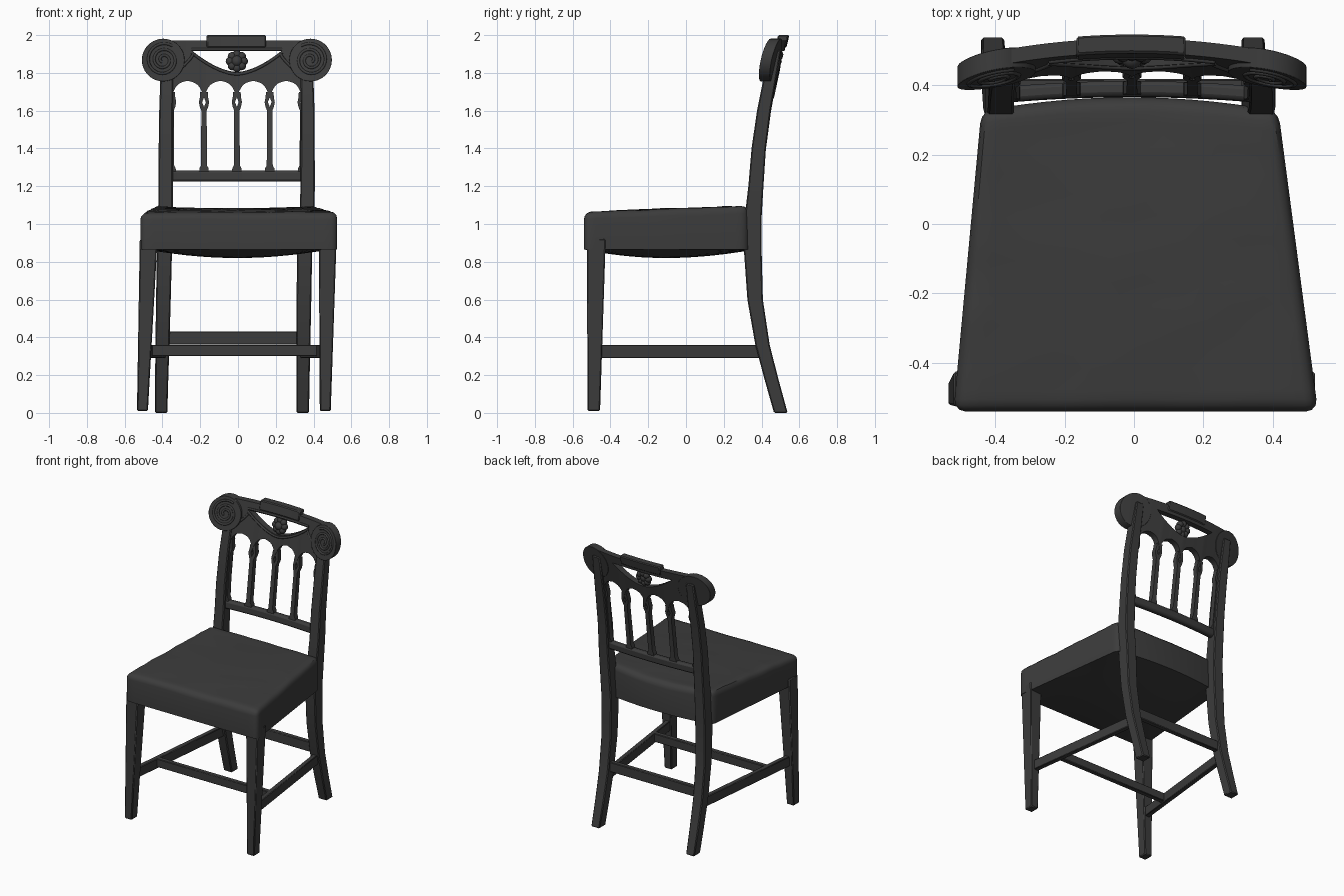
import bpy, bmesh, math
from mathutils import Vector, noise

if "Cube" in bpy.data.objects:
    bpy.data.objects.remove(bpy.data.objects["Cube"])

dark = bpy.data.materials.new("dark_wood")
dark.diffuse_color = (0.045, 0.045, 0.045, 1)
dark.use_nodes = True
dark.node_tree.nodes["Principled BSDF"].inputs["Base Color"].default_value = dark.diffuse_color
CX = -0.006                                   # middle of the chair back


def add(name, bm):
    bmesh.ops.recalc_face_normals(bm, faces=bm.faces)
    me = bpy.data.meshes.new(name)
    bm.to_mesh(me)
    bm.free()
    me.materials.append(dark)
    ob = bpy.data.objects.new(name, me)
    bpy.context.collection.objects.link(ob)
    return ob


def bevel(ob, w, seg=1):
    m = ob.modifiers.new("bevel", 'BEVEL')
    m.width, m.segments, m.limit_method = w, seg, 'ANGLE'
    m.angle_limit = math.radians(50)


def lerp(a, b, t):
    return a + (b - a) * t


def loft(name, rings):
    """Skin a list of four-point rings and cap both ends."""
    bm = bmesh.new()
    rows = [[bm.verts.new(p) for p in r] for r in rings]
    for r, s in zip(rows, rows[1:]):
        for i in range(4):
            j = (i + 1) % 4
            bm.faces.new((r[i], r[j], s[j], s[i]))
    bm.faces.new(rows[0])
    bm.faces.new(rows[-1])
    bmesh.ops.remove_doubles(bm, verts=bm.verts, dist=1e-5)
    return add(name, bm)


def post(name, sections):
    """Leg from (x, y, z, half width, half depth) sections."""
    ob = loft(name, [[(x - a, y - b, z), (x + a, y - b, z), (x + a, y + b, z), (x - a, y + b, z)]
                     for x, y, z, a, b in sections])
    bevel(ob, 0.006)


def beam(name, a, b, w, h):
    """Straight rectangular rail between two points."""
    a, b = Vector(a), Vector(b)
    n = (b - a).cross(Vector((0, 0, 1))).normalized() * w / 2
    u = Vector((0, 0, h / 2))
    ob = loft(name, [[p - n - u, p + n - u, p + n + u, p - n + u] for p in (a, b)])
    bevel(ob, 0.004)


def back_y(x, z):
    """Raked, bowed surface that the whole chair back follows."""
    pts = [(1.2, .355), (1.4, .365), (1.6, .385), (1.75, .405), (1.87, .43), (2.0, .46)]
    y = pts[-1][1]
    for (z0, y0), (z1, y1) in zip(pts, pts[1:]):
        if z <= z1:
            y = lerp(y0, y1, (z - z0) / (z1 - z0))
            break
    bow = lerp(.03, .06, min(1, max(0, (z - 1.25) / .6)))
    return y + bow * (1 - ((x - CX) / .5) ** 2)


def ribbon(name, A, B, t, dy=0):
    """Slab of thickness t between two (x, z) outlines, laid on the back surface."""
    rings = []
    for (xa, za), (xb, zb) in zip(A, B):
        ya, yb = back_y(xa, za) + dy, back_y(xb, zb) + dy
        rings.append([(xa, ya - t / 2, za), (xb, yb - t / 2, zb),
                      (xb, yb + t / 2, zb), (xa, ya + t / 2, za)])
    return loft(name, rings)


def bead(name, pts, r, dy):
    """Raised round moulding on the front of the back surface."""
    cu = bpy.data.curves.new(name, 'CURVE')
    cu.dimensions, cu.bevel_depth, cu.bevel_resolution = '3D', r, 1
    cu.use_fill_caps = True
    s = cu.splines.new('POLY')
    s.points.add(len(pts) - 1)
    for p, (x, z) in zip(s.points, pts):
        p.co = (x, back_y(x, z) + dy, z, 1)
    cu.materials.append(dark)
    bpy.context.collection.objects.link(bpy.data.objects.new(name, cu))


def span(a, b, n):
    return [lerp(a, b, i / n) for i in range(n + 1)]


# Seat: cushion with rounded top, tapering to the back, sagging underneath
bm = bmesh.new()
bmesh.ops.create_cube(bm, size=1)
flat = [e for e in bm.edges if abs(e.verts[0].co.z - e.verts[1].co.z) < .1]
bmesh.ops.subdivide_edges(bm, edges=flat, cuts=13, use_grid_fill=True)
for v in bm.verts:
    v.co = Vector((v.co.x * 1.05, -.1075 + v.co.y * .865, .865 + (v.co.z + .5) * .195))
round_edges = [e for e in bm.edges if e.calc_face_angle(0) > 1 and max(v.co.z for v in e.verts) > 1]
bmesh.ops.bevel(bm, geom=round_edges, offset=.035, segments=3, profile=.5, affect='EDGES')
for v in bm.verts:
    x, y, z = v.co
    u, t, h = x / .525, (y + .54) / .865, (z - .865) / .195
    dome = (1 - u * u) * (1 - (2 * t - 1) ** 2)
    z += h * (.02 * t + .02 * u * u * t + .012 * dome) - (1 - h) * .045 * dome
    wrinkle = noise.noise(Vector((x * 5, y * 14, z * 14))) * .006
    v.co = (x * lerp(1, .815, t) + lerp(.005, -.012, t),
            y + .04 * (1 - u * u) * t ** 4, z + wrinkle * h)
add("seat", bm)

# Legs: tapered front legs, sabre back legs running up into the back posts
for side, s in (("left", -1), ("right", 1)):
    post(f"front_leg_{side}", [(s * .484 - .022, -.488, .01, .029, .033),
                               (s * .474 + .001, -.475, .92, .047, .05)])
    post(f"back_post_{side}", [
        (s * .375 - .032, .502, 0, .033, .036), (s * .374 - .03, .452, .18, .035, .037),
        (s * .373 - .027, .405, .36, .037, .038), (s * .372 - .023, .366, .6, .039, .041),
        (s * .371 - .018, .353, .87, .04, .047), (s * .374 - .01, .355, 1.03, .039, .045),
        (s * .376 - .007, .37, 1.2, .038, .04), (s * .376 - .007, .385, 1.4, .037, .038),
        (s * .375 + CX, .412, 1.6, .036, .036), (s * .372 + CX, .44, 1.75, .034, .034),
        (s * .37 + CX, .476, 1.92, .03, .026)])
    beam(f"side_stretcher_{side}", (s * .475 - .016, -.46, .325), (s * .373 - .027, .40, .325), .035, .07)
beam("cross_stretcher", (-.465, -.25, .33), (.435, -.25, .33), .035, .06)
beam("back_stretcher", (-.39, .40, .397), (.335, .40, .397), .035, .07)

# Lower back rail
xs = span(-.36 + CX, .36 + CX, 16)
bevel(ribbon("lower_back_rail", [(x, 1.225) for x in xs], [(x, 1.282) for x in xs], .044), .012, 2)

# Arcade columns: two halves each, parted by a diamond piercing in the capital
column = [(1.275, .026, 0), (1.295, .024, 0), (1.31, .016, 0), (1.60, .014, 0), (1.62, .022, 0),
          (1.645, .027, .010), (1.67, .022, 0), (1.70, .02, 0)]
stations = [CX + .174 * k for k in (-2, -1, 0, 1, 2)]
for n, c in enumerate(stations):
    for side, s in (("left", -1), ("right", 1)):
        ribbon(f"column_{n + 1}_{side}", [(c + s * w, z) for z, w, g in column],
               [(c + s * g, z) for z, w, g in column], .036)


# Crest: swag with arched underside, top bar and centre tablet
def arch(x):
    d = min(abs(x - (a + b) / 2) for a, b in zip(stations, stations[1:])) / .087
    return 1.758 - .02 * min(d, 1) - .07 * min(d, 1) ** 4


def swag(x):
    return min(1.925, 1.805 + .115 * ((abs(x - CX)) / .24) ** 1.7)


xs = span(stations[0], stations[-1], 64)
ribbon("crest_arched_swag", [(x, swag(x)) for x in xs], [(x, arch(x)) for x in xs], .042)
xs = span(-.42 + CX, .42 + CX, 24)
ribbon("crest_top_bar", [(x, 1.915) for x in xs], [(x, 1.972) for x in xs], .042)
xs = span(-.16 + CX, .155 + CX, 10)
bevel(ribbon("crest_tablet", [(x, 1.935) for x in xs], [(x, 2.0) for x in xs], .054), .006)
xs = span(-.24 + CX, .24 + CX, 20)
bead("swag_bead", [(x, swag(x) - .012) for x in xs], .008, -.021)
bead("bar_bead", [(x, 1.925) for x in xs], .008, -.021)

# Scroll ends with raised spirals
for side, s in (("left", -1), ("right", 1)):
    cx, cz, r = s * .39 + CX, 1.868, .113
    ang = span(math.pi, 0, 18)
    ob = ribbon(f"scroll_{side}", [(cx + r * math.cos(a), cz + r * math.sin(a)) for a in ang],
                [(cx + r * math.cos(a), cz - r * math.sin(a)) for a in ang], .058, -.005)
    bevel(ob, .008, 2)
    spiral = []
    for i in range(61):
        a, q = i / 60 * 5 * math.pi + 1, lerp(.09, .012, i / 60)
        spiral.append((cx - s * q * math.cos(a), cz + q * math.sin(a)))
    bead(f"scroll_spiral_{side}", spiral, .008, -.033)
    bead(f"scroll_sweep_{side}", [(CX + s * lerp(.23, .36, t), 1.90 - .13 * t ** .8)
                                  for t in span(0, 1, 8)], .008, -.021)

# Rosette: centre boss and petals in the crest opening
bm = bmesh.new()
for k in range(9):
    a = k * math.pi / 4
    d, q = (0, .03) if k == 8 else (.036, .023)
    x, z = CX + d * math.cos(a), 1.862 + d * math.sin(a)
    new = bmesh.ops.create_uvsphere(bm, u_segments=12, v_segments=8, radius=q)["verts"]
    bmesh.ops.translate(bm, verts=new, vec=(x, back_y(x, z) - (.012 if k == 8 else .004), z))
add("rosette", bm)

for ob in bpy.context.collection.objects:
    ob.select_set(ob.type == 'MESH')
    if ob.type == 'MESH':
        bpy.context.view_layer.objects.active = ob
bpy.ops.object.shade_smooth_by_angle(angle=math.radians(35))
